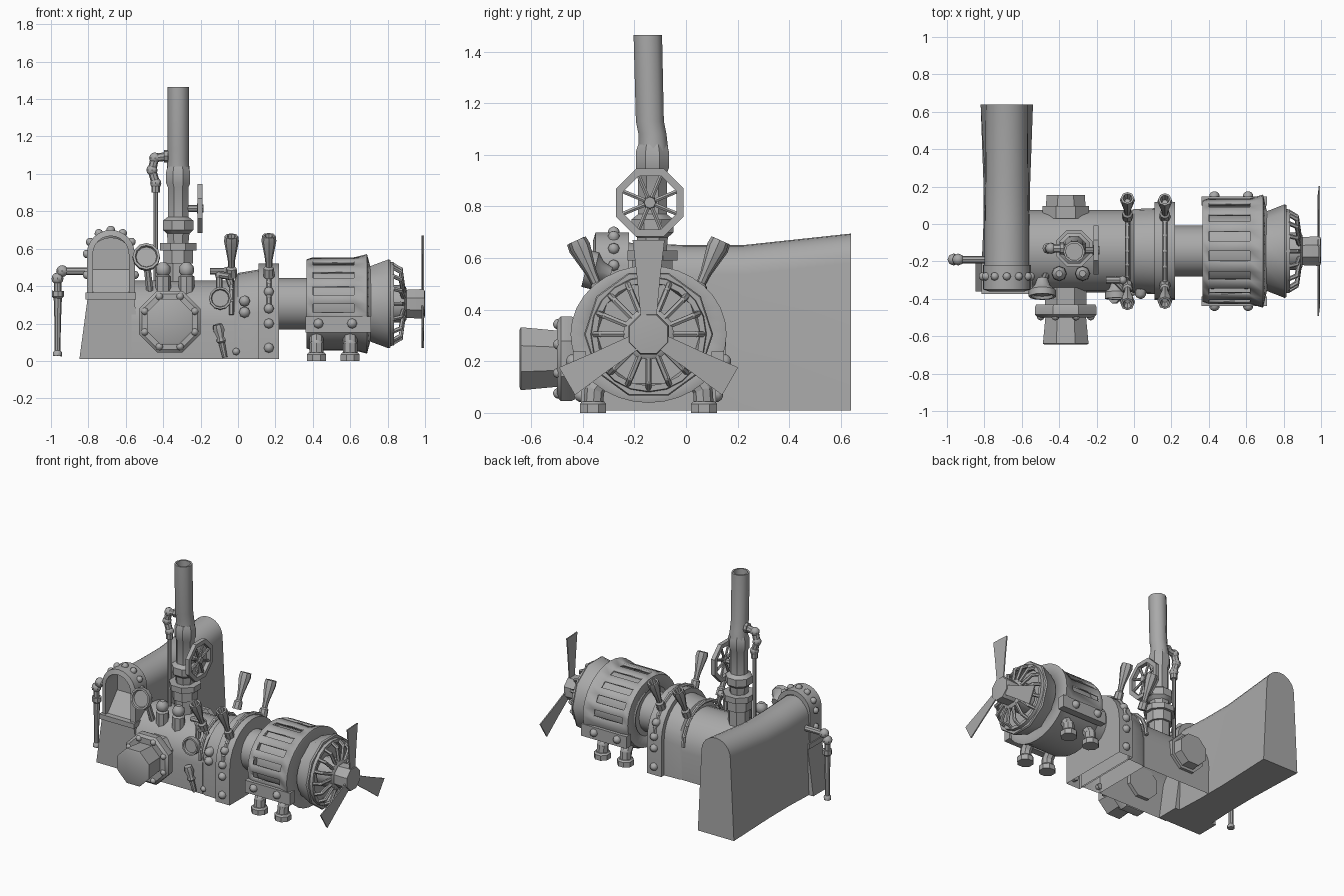
import bpy, bmesh
from math import cos, sin, pi, atan2, radians
from mathutils import Vector, Matrix

old = bpy.data.objects.get("Cube")
if old:
    bpy.data.objects.remove(old, do_unlink=True)

metal = bpy.data.materials.new("grey metal")
metal.use_nodes = True
GREY = (0.4, 0.4, 0.4, 1)
metal.diffuse_color = GREY
metal.node_tree.nodes["Principled BSDF"].inputs["Base Color"].default_value = GREY
made = []
CY, CZ = -0.145, 0.305          # shaft axis


def finish(bm, name):
    bmesh.ops.recalc_face_normals(bm, faces=bm.faces)
    me = bpy.data.meshes.new(name)
    bm.to_mesh(me)
    bm.free()
    me.materials.append(metal)
    ob = bpy.data.objects.new(name, me)
    bpy.context.collection.objects.link(ob)
    made.append(ob)
    return ob


def loft(bm, rings, closed=True, caps=True):
    """Bridge rings of points; closed=False leaves the last side open."""
    vs = [[bm.verts.new(p) for p in ring] for ring in rings]
    n = len(vs[0])
    for a, b in zip(vs, vs[1:]):
        for i in range(n if closed else n - 1):
            j = (i + 1) % n
            bm.faces.new((a[i], a[j], b[j], b[i]))
    if caps:
        bm.faces.new(vs[0])
        bm.faces.new(vs[-1])


def lathe(bm, origin, direction, profile, n=12, caps=True, phase=0.0):
    """Turn (height, radius) pairs around a direction."""
    q = Vector(direction).to_track_quat('Z', 'Y')
    o = Vector(origin)
    loft(bm, [[o + q @ Vector((r * cos(phase + 2 * pi * i / n), r * sin(phase + 2 * pi * i / n), h))
               for i in range(n)] for h, r in profile], caps=caps)


def pipe(bm, pts, r, n=8, joint=1.3):
    """Straight tubes with a round joint at each inner bend."""
    pts = [Vector(p) for p in pts]
    for a, b in zip(pts, pts[1:]):
        lathe(bm, a, b - a, [(0, r), ((b - a).length, r)], n)
    for p in pts[1:-1]:
        bmesh.ops.create_uvsphere(bm, u_segments=8, v_segments=6, radius=r * joint,
                                  matrix=Matrix.Translation(p))


def box(bm, centre, size):
    m = Matrix.Translation(centre) @ Matrix.Diagonal((*size, 1))
    bmesh.ops.create_cube(bm, size=1, matrix=m)


def bolt(bm, p, d, r=0.027):
    lathe(bm, p, d, [(-r, r), (r * 0.3, r), (r * 0.75, r * 0.7), (r, r * 0.2)], 8)


def turned(name, origin, direction, profile, n=12, **kw):
    bm = bmesh.new()
    lathe(bm, origin, direction, profile, n, **kw)
    return finish(bm, name)


def tube(name, pts, r, **kw):
    bm = bmesh.new()
    pipe(bm, pts, r, **kw)
    return finish(bm, name)


def arch(wb, wt, top, n=12, base=0.01):
    """Arch outline: flared foot, round top."""
    mid = [(wt * cos(pi * i / n), top - wt + wt * sin(pi * i / n)) for i in range(n + 1)]
    return [(wb, base)] + mid + [(-wb, base)]


def arch_x(name, secs, n=12):
    bm = bmesh.new()
    loft(bm, [[(x, CY + a, z) for a, z in arch(w, w, t, n)] for x, w, t in secs], closed=False)
    return finish(bm, name)


# Boiler body, open underneath
arch_x("boiler_body", [(-0.57, 0.22, 0.43), (-0.02, 0.22, 0.43)])
arch_x("boiler_shoulder", [(-0.02, 0.215, 0.43), (0.0, 0.225, 0.47), (0.12, 0.23, 0.49)])
arch_x("end_band", [(0.11, 0.262, 0.52), (0.22, 0.262, 0.52)])
bm = bmesh.new()
for s in (-1, 1):
    for z in (0.07, 0.2, 0.28, 0.37):
        bolt(bm, (0.165, CY + s * 0.262 * (1 if z < 0.3 else 0.91), z), (0, s, 0))
for z in (0.26, 0.32):
    bolt(bm, (0.035, CY - 0.225, z), (0, -1, 0), 0.03)
bolt(bm, (-0.01, CY - 0.22, 0.05), (0, -1, 0), 0.02)
finish(bm, "body_bolts")

# Hopper with arched ridge
HX = -0.68
bm = bmesh.new()
loft(bm, [[(HX + a, y, z) for a, z in arch(wb, wt, t)] for y, wb, wt, t in
          ((-0.23, 0.135, 0.118, 0.66), (0.0, 0.125, 0.118, 0.65),
           (0.22, 0.125, 0.115, 0.65), (0.64, 0.14, 0.112, 0.695))])
finish(bm, "hopper")
# Hopper mouth: flared foot, ledge, arched rim, sloping sill
bm = bmesh.new()
loft(bm, [[(HX + sx * w, y, z) for sx, y in ((-1, -0.36), (1, -0.36), (1, -0.2), (-1, -0.2))]
          for z, w in ((0.01, 0.168), (0.33, 0.125))])
finish(bm, "mouth_base")
bm = bmesh.new()
box(bm, (HX, -0.29, 0.347), (0.27, 0.17, 0.035))
finish(bm, "mouth_ledge")
bm = bmesh.new()
rim = [(o, i) for o, i in zip(arch(0.128, 0.128, 0.70, base=0.36), arch(0.096, 0.096, 0.668, base=0.36))]
loft(bm, [[(HX + o[0], -0.35, o[1]), (HX + o[0], -0.22, o[1]),
           (HX + i[0], -0.22, i[1]), (HX + i[0], -0.36, i[1])] for o, i in rim])
finish(bm, "mouth_rim")
bm = bmesh.new()
loft(bm, [[(HX + s, -0.34, 0.36), (HX + s, -0.22, 0.36), (HX + s, -0.22, 0.5)] for s in (-0.1, 0.1)])
finish(bm, "mouth_sill")
bm = bmesh.new()
for k in range(7):
    a = pi * k / 6
    bolt(bm, (HX + 0.128 * cos(a), -0.28, 0.572 + 0.128 * sin(a)), (cos(a), 0, sin(a)), 0.022)
for s in (-1, 1):
    bolt(bm, (HX + s * 0.128, -0.28, 0.46), (s, 0, 0), 0.022)
finish(bm, "rim_bolts")

# Front access drum and rear drum
FX, FZ = -0.365, 0.21
turned("front_drum", (FX, -0.34, FZ), (0, -1, 0),
       [(0, 0.12), (0.09, 0.12), (0.09, 0.17), (0.105, 0.178), (0.145, 0.178), (0.16, 0.16),
        (0.16, 0.118), (0.3, 0.132), (0.305, 0.12)], 8, phase=pi / 8)
bm = bmesh.new()
for k in range(8):
    a = 2 * pi * k / 8 + pi / 8
    bolt(bm, (FX + 0.145 * cos(a), -0.495, FZ + 0.145 * sin(a)), (0, -1, 0), 0.02)
finish(bm, "drum_bolts")
turned("rear_drum", (FX, 0.03, 0.23), (0, 1, 0),
       [(0, 0.135), (0.065, 0.135), (0.065, 0.115), (0.125, 0.11)], 8, phase=pi / 8)

# Chimney stack
SX, SY = -0.32, -0.13
turned("chimney_base", (SX, SY, 0.38), (0, 0, 1),
       [(0, 0.07), (0.14, 0.07), (0.14, 0.085), (0.21, 0.085), (0.21, 0.105), (0.25, 0.105),
        (0.25, 0.06), (0.3, 0.065), (0.32, 0.088), (0.37, 0.088), (0.39, 0.06), (0.55, 0.06),
        (0.57, 0.07), (0.63, 0.07), (0.66, 0.06)], 8, phase=pi / 8)
bm = bmesh.new()
loft(bm, [[(SX + r * cos(pi * i / 5), y + r * sin(pi * i / 5), z) for i in range(10)]
          for z, y, r in ((1.0, -0.125, 0.062), (1.08, -0.13, 0.057), (1.13, -0.14, 0.057),
                          (1.465, -0.148, 0.058), (1.465, -0.148, 0.046), (1.38, -0.147, 0.046))])
finish(bm, "chimney_pipe")

# Valve wheel
bm = bmesh.new()
WX, WZ = -0.203, 0.815
lathe(bm, (WX, SY - 0.01, WZ), (1, 0, 0),
      [(-0.014, 0.112), (-0.014, 0.142), (0.014, 0.142), (0.014, 0.112), (-0.014, 0.112)],
      8, caps=False, phase=pi / 8)
for k in range(8):
    a = 2 * pi * k / 8 + pi / 8
    pipe(bm, [(WX, SY - 0.01, WZ), (WX, SY - 0.01 + 0.12 * cos(a), WZ + 0.12 * sin(a))], 0.009, 6)
lathe(bm, (SX, SY - 0.01, WZ), (1, 0, 0), [(0, 0.018), (0.1, 0.018), (0.1, 0.027), (0.135, 0.022)], 8)
finish(bm, "valve_wheel")

# Side steam pipe and drain pipe
tube("steam_pipe", [(-0.44, SY, 0.4), (-0.44, SY, 0.92)], 0.013)
tube("steam_elbow", [(-0.44, SY, 0.9), (-0.44, SY, 0.95), (-0.46, SY, 1.02), (-0.445, SY, 1.085),
                     (-0.37, SY, 1.095)], 0.023)
turned("steam_cap", (-0.395, SY, 1.095), (1, 0, 0), [(0, 0.033), (0.02, 0.033)], 8)
tube("drain_arm", [(-0.78, -0.19, 0.48), (-0.94, -0.19, 0.48), (-0.965, -0.19, 0.44),
                   (-0.965, -0.19, 0.36)], 0.02, joint=1.6)
turned("drain_pipe", (-0.965, -0.19, 0.025), (0.005, 0, 1),
       [(0, 0.024), (0.02, 0.024), (0.03, 0.015), (0.2, 0.018), (0.31, 0.022), (0.32, 0.032),
        (0.35, 0.032)], 8)

# Funnel levers with hoops over the body
for x, w, top, tip in ((-0.035, 0.228, 0.475, 0.68), (0.165, 0.265, 0.525, 0.7)):
    hoop = [(x, CY + a, z) for a, z in arch(w, w, top, 10, 0.25)[1:-1]]
    tube("lever_hoop", hoop, 0.013, n=6, joint=1.05)
    for s in (-1, 1):
        foot = Vector((x, CY + s * 0.18, 0.45))
        turned("funnel_lever", foot, Vector((x, CY + s * 0.29, tip)) - foot,
               [(0, 0.03), (0.05, 0.028), (0.06, 0.018), (0.1, 0.02), (0.21, 0.04),
                (0.24, 0.036), (0.24, 0.025), (0.2, 0.015)], 8)

# Gauges, knobs and small fittings
for p, d, r in (((-0.49, -0.33, 0.545), (0, -1, 0.25), 0.073), ((-0.095, -0.34, 0.33), (0, -1, 0.1), 0.06)):
    turned("gauge", p, d, [(-0.04, r * 0.4), (0.0, r * 0.6), (0.025, r), (0.06, r), (0.06, r * 0.82),
                           (0.045, r * 0.75)], 12)
tube("gauge_stalk", [(-0.49, -0.32, 0.54), (-0.47, -0.27, 0.36)], 0.02)
for x in (-0.4, -0.275):
    turned("knob", (x, -0.265, 0.34), (0, 0, 1),
           [(0, 0.042), (0.11, 0.042), (0.12, 0.03), (0.135, 0.04), (0.165, 0.038), (0.185, 0.018)], 8)
tube("tap_pipe", [(-0.15, -0.3, 0.48), (-0.06, -0.3, 0.48), (-0.035, -0.3, 0.4)], 0.018)
tube("tap_stem", [(-0.1, -0.3, 0.36), (-0.1, -0.3, 0.46), (-0.04, -0.36, 0.45)], 0.018)
turned("hand_lever", (-0.07, -0.38, 0.02), (-0.04, -0.02, 0.18),
       [(0, 0.014), (0.08, 0.018), (0.09, 0.028), (0.11, 0.02), (0.15, 0.032), (0.18, 0.026)], 8)

# Neck and turbine core
AX = (1, 0, 0)
turned("neck", (0.2, CY, CZ), AX, [(0, 0.137), (0.2, 0.137)], 20)
turned("turbine_core", (0.37, CY, CZ), AX, [(0, 0.2), (0.34, 0.2)], 20)

# Turbine shell: slots cut in the upper half
bm = bmesh.new()
N = 32
lathe(bm, (0, CY, CZ), AX, [(0.365, 0.17), (0.365, 0.25), (0.4, 0.262), (0.62, 0.262), (0.69, 0.28), (0.71, 0.2)],
      N, caps=False)
cut = []
for f in bm.faces:
    c = f.calc_center_median() - Vector((0, CY, CZ))
    k = round((atan2(c.z, c.y) / (2 * pi) * N) - 0.5)
    if 0.45 < c.x < 0.58 and k % 2 == 0 and c.z > -0.03:
        cut.append(f)
bmesh.ops.delete(bm, geom=cut, context='FACES')
for v in bm.verts:
    v.co.y = CY + (v.co.y - CY) * 1.08
    v.co.z = CZ + (v.co.z - CZ) * 0.95
shell = finish(bm, "turbine_shell")
mod = shell.modifiers.new("thickness", 'SOLIDIFY')
mod.thickness = 0.02
turned("intake_cone", (0, CY, CZ), AX,
       [(0.64, 0.2), (0.69, 0.205), (0.805, 0.25), (0.815, 0.245), (0.815, 0.21), (0.77, 0.2)], 10)

# Intake grille
bm = bmesh.new()
lathe(bm, (0, CY, CZ), AX, [(0.815, 0.2), (0.815, 0.225), (0.835, 0.222), (0.835, 0.2), (0.815, 0.2)], 20, caps=False)
for k in range(16):
    a = 2 * pi * k / 16
    pipe(bm, [(x, CY + r * cos(a), CZ + r * sin(a)) for x, r in ((0.825, 0.212), (0.87, 0.185), (0.885, 0.08))],
         0.012, 6, 1.0)
lathe(bm, (0, CY, CZ), AX, [(0.78, 0.1), (0.89, 0.1), (0.9, 0.085)], 12)
finish(bm, "intake_grille")

# Propeller
turned("propeller_hub", (0, CY, CZ), AX, [(0.87, 0.08), (0.98, 0.085), (0.998, 0.08), (1.0, 0.05)], 8, phase=pi / 8)
bm = bmesh.new()
for k in range(3):
    a = radians(90 + 120 * k)
    u, v = Vector((0, cos(a), sin(a))), Vector((0, -sin(a), cos(a)))
    c = Vector((0.988, CY, CZ))
    loft(bm, [[c + u * r + v * w + Vector((t + w * 0.06, 0, 0)) for w, t in
               ((-h, -0.004), (h, -0.004), (h, 0.004), (-h, 0.004))]
              for r, h in ((0.06, 0.03), (0.22, 0.045), (0.365, 0.062))])
finish(bm, "propeller_blades")

# Turbine brackets, legs and feet
for s in (-1, 1):
    bm = bmesh.new()
    box(bm, (0.535, CY + s * 0.268, 0.195), (0.35, 0.05, 0.085))
    for x in (0.43, 0.61):
        bolt(bm, (x, CY + s * 0.293, 0.2), (0, s, 0))
    finish(bm, "side_bracket")
    for x in (0.42, 0.6):
        y = CY + s * 0.215
        tube("leg", [(x, y, 0.02), (x, y - s * 0.005, 0.09), (x, CY + s * 0.15, 0.17)], 0.038, joint=1.0)
        turned("foot", (x, y, 0), (0, 0, 1), [(0, 0.055), (0.035, 0.055), (0.045, 0.045)], 8, phase=pi / 8)

# Smooth shading with crisp edges
bpy.ops.object.select_all(action='DESELECT')
for ob in made:
    ob.select_set(True)
bpy.context.view_layer.objects.active = made[0]
bpy.ops.object.shade_smooth_by_angle(angle=radians(40))
